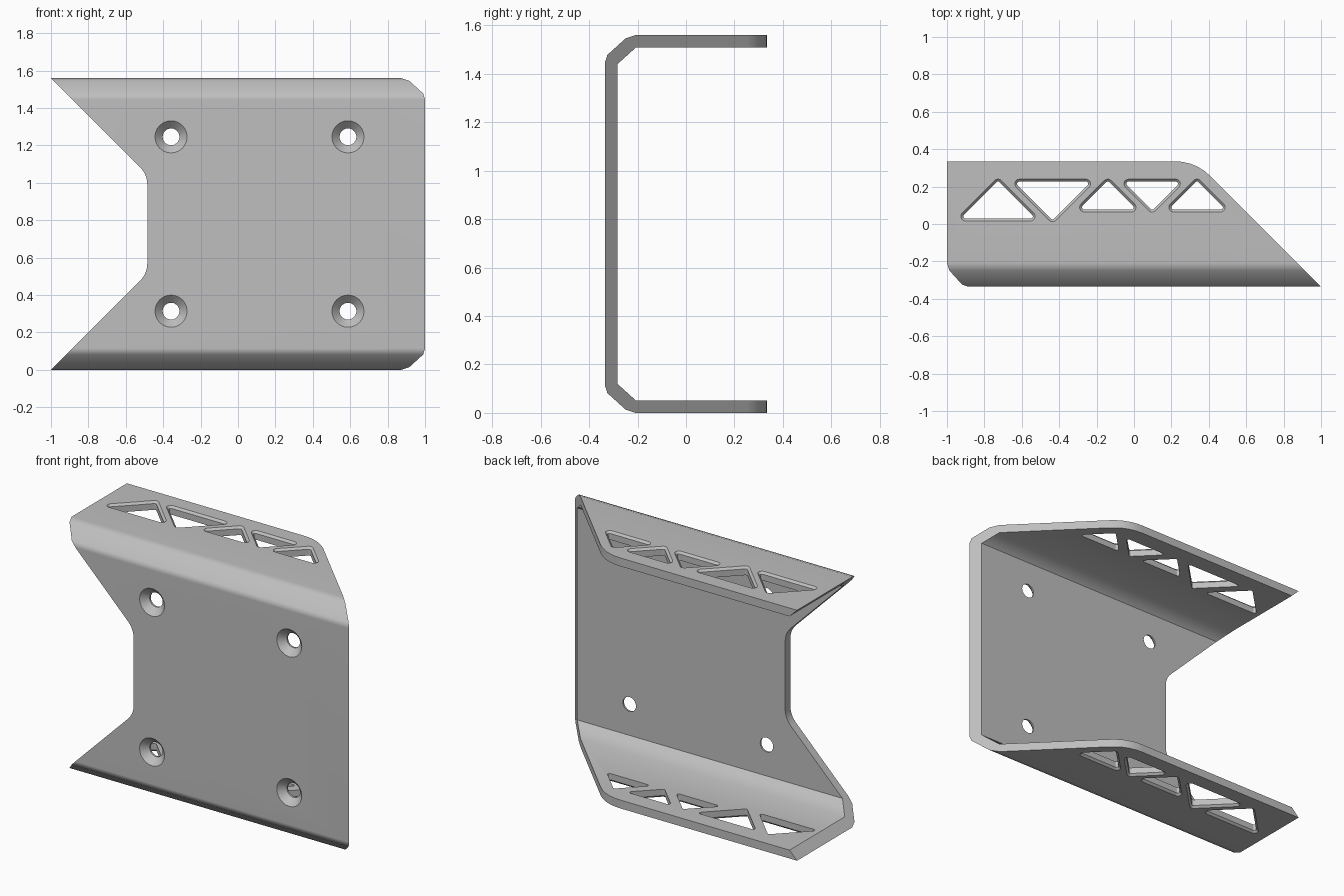
import bpy, bmesh, math

old = bpy.data.objects.get("Cube")
if old:
    bpy.data.objects.remove(old, do_unlink=True)

HEIGHT, DEPTH, WALL = 1.56, 0.335, 0.052
MID = HEIGHT / 2


def loft(name, stacks):
    """Closed solids, each skinned through a stack of equal-length rings."""
    bm = bmesh.new()
    for rings in stacks:
        loops = [[bm.verts.new(p) for p in ring] for ring in rings]
        bm.faces.new(loops[0])
        bm.faces.new(loops[-1])
        for a, b in zip(loops, loops[1:]):
            for i in range(len(a)):
                j = (i + 1) % len(a)
                bm.faces.new((a[i], a[j], b[j], b[i]))
    bmesh.ops.recalc_face_normals(bm, faces=bm.faces)
    mesh = bpy.data.meshes.new(name)
    bm.to_mesh(mesh)
    bm.free()
    ob = bpy.data.objects.new(name, mesh)
    bpy.context.collection.objects.link(ob)
    return ob


def curve(a, corner, b, steps=5):
    """Rounded corner from a to b."""
    pts = []
    for i in range(steps + 1):
        t = i / steps
        pts.append(tuple((1 - t) ** 2 * p + 2 * t * (1 - t) * q + t * t * r
                         for p, q, r in zip(a, corner, b)))
    return pts


def arc(x, y, r, start, end, steps=5):
    angles = [math.radians(start + (end - start) * i / steps) for i in range(steps + 1)]
    return [(x + r * math.cos(a), y + r * math.sin(a)) for a in angles]


# Channel section: outer bend, straight flange, inner chamfer, mirrored below
upper = [(-DEPTH, 1.445), (-0.325, 1.478), (-0.25, 1.546), (-0.208, HEIGHT),
         (DEPTH, HEIGHT), (DEPTH, HEIGHT - WALL),
         (-0.208, HEIGHT - WALL), (WALL - DEPTH, 1.44)]
section = upper + [(y, HEIGHT - z) for y, z in reversed(upper)]
bracket = loft("channel_bracket", [[[(x, y, z) for y, z in section] for x in (-1.05, 1.05)]])

# Tapered notch through the side of the web
half = [(-1.3, HEIGHT + 0.3)] + curve((-0.524, 1.084), (-0.485, 1.045), (-0.485, 0.99))
outline = half + [(x, HEIGHT - z) for x, z in reversed(half)]
notch = loft("notch_cutter", [[[(x, y, z) for x, z in outline] for y in (-0.6, 0.6)]])

# Slanted ends of the flanges
outline = [(1.3, -0.635)] + curve((0.411, 0.254), (0.328, 0.337), (0.21, 0.3352))
outline += [(0.21, 0.6), (1.3, 0.6)]
slant = loft("slant_cutter", [[[(x, y, z) for x, y in outline] for z in (-0.3, 1.9)]])


# Chamfered truss windows in both flanges
def triangle(cx, low, high, up, r):
    inset = 0.025
    h = (high - low) / 2 - inset
    pts = (arc(0, h, r, 45, 135) + arc(-2 * h, -h, r, 135, 270)
           + arc(2 * h, -h, r, -90, 45))
    sign = 1 if up else -1
    return [(cx + x, (low + high) / 2 + sign * y) for x, y in pts]


windows = [(-0.727, 0.016, True), (-0.435, 0.012, False), (-0.14, 0.064, True),
           (0.097, 0.064, False), (0.337, 0.064, True)]
levels = [(1.45, 0.012), (1.547, 0.012), (1.57, 0.035)]
stacks = []
for cx, low, up in windows:
    for flip in (False, True):
        stacks.append([[(x, y, HEIGHT - z if flip else z)
                        for x, y in triangle(cx, low, 0.24, up, r)] for z, r in levels])
# Neighbouring windows are cut in two passes
cutters = [notch, slant,
           loft("window_cutter_a", stacks[0:2] + stacks[4:6] + stacks[8:10]),
           loft("window_cutter_b", stacks[2:4] + stacks[6:8])]

# Countersunk screw holes in the web
levels = [(-0.345, 0.096), (-0.294, 0.045), (-0.2, 0.045)]
stacks = []
for cx in (-0.358, 0.588):
    for cz in (MID - 0.466, MID + 0.466):
        stacks.append([[(x, y, z) for x, z in arc(cx, cz, r, 0, 345, 23)]
                       for y, r in levels])
cutters.append(loft("screw_cutter", stacks))

# Carve the bracket
bpy.context.view_layer.objects.active = bracket
for ob in bpy.context.selected_objects:
    ob.select_set(False)
bracket.select_set(True)
for cutter in cutters:
    mod = bracket.modifiers.new("cut", "BOOLEAN")
    mod.operation = "DIFFERENCE"
    mod.solver = "EXACT"
    mod.object = cutter
    cutter.hide_render = True
    bpy.ops.object.modifier_apply(modifier=mod.name)
    bpy.data.objects.remove(cutter, do_unlink=True)

# Plain grey metal
metal = bpy.data.materials.new("grey_metal")
metal.use_nodes = True
colour = (0.52, 0.52, 0.52, 1)
metal.diffuse_color = colour
metal.node_tree.nodes["Principled BSDF"].inputs["Base Color"].default_value = colour
bracket.data.materials.clear()
bracket.data.materials.append(metal)

# Smooth bends, flat walls
bpy.ops.object.shade_smooth_by_angle(angle=math.radians(44))
normals = bracket.modifiers.new("flat_walls", "WEIGHTED_NORMAL")
normals.keep_sharp = True
